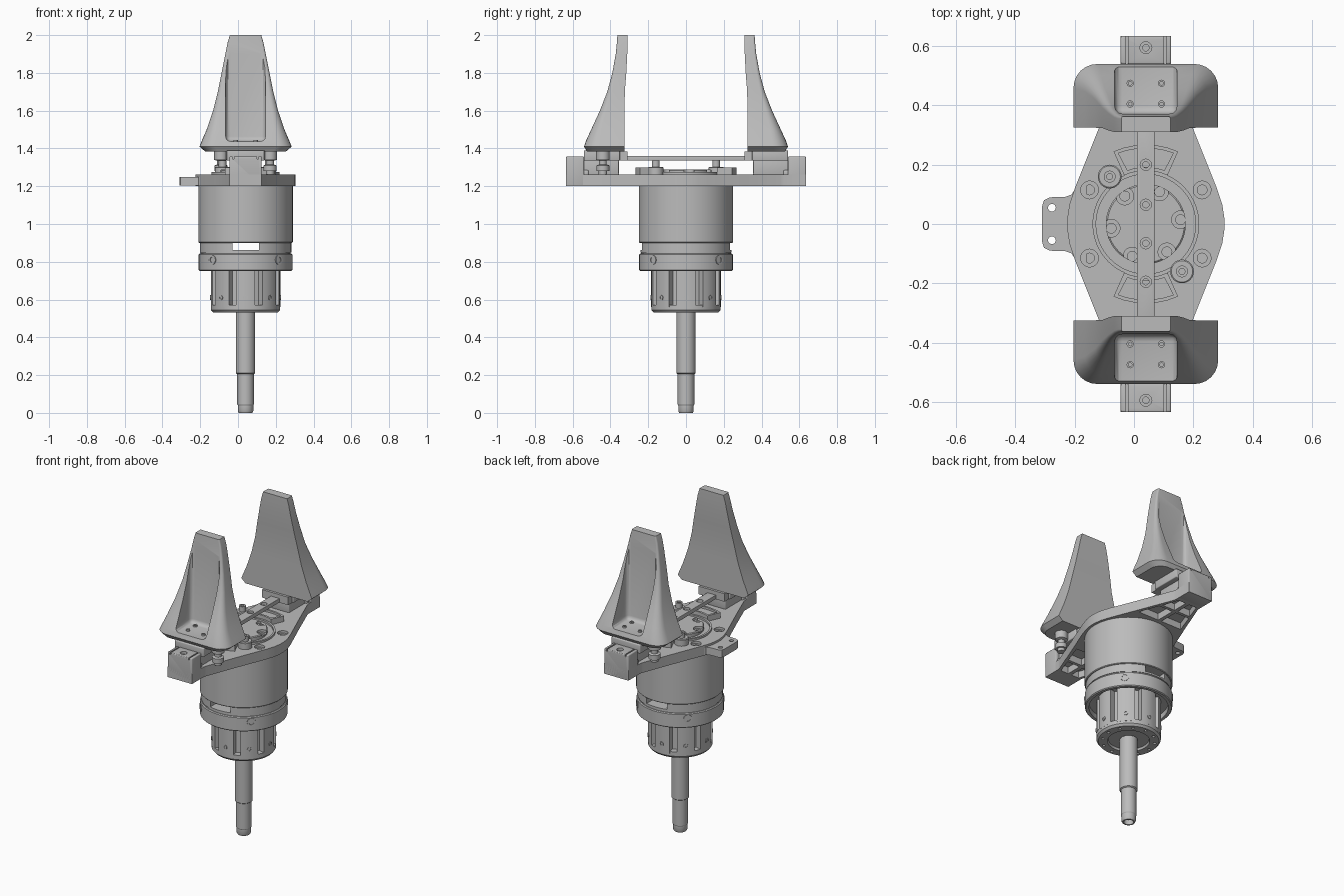
import bpy, bmesh, math
from math import sin, cos, pi, radians
from mathutils import Matrix

AXIS_X = 0.04            # centre line of the tool; parts are built around it
if bpy.data.objects.get("Cube"):
    bpy.data.objects.remove(bpy.data.objects["Cube"])

grey = bpy.data.materials.new("machined_grey")
grey.use_nodes = True
grey.diffuse_color = (0.5, 0.5, 0.5, 1)
grey.node_tree.nodes["Principled BSDF"].inputs["Base Color"].default_value = (0.5, 0.5, 0.5, 1)
parts = []


def finish(name, bm):
    bmesh.ops.recalc_face_normals(bm, faces=bm.faces)
    mesh = bpy.data.meshes.new(name)
    bm.to_mesh(mesh)
    bm.free()
    mesh.materials.append(grey)
    ob = bpy.data.objects.new(name, mesh)
    ob.location.x = AXIS_X
    bpy.context.collection.objects.link(ob)
    parts.append(ob)
    return ob


def loft(name, rings):
    bm = bmesh.new()
    loops = [[bm.verts.new(p) for p in ring] for ring in rings]
    n = len(loops[0])
    for a, b in zip(loops, loops[1:]):
        for i in range(n):
            j = (i + 1) % n
            bm.faces.new((a[i], a[j], b[j], b[i]))
    bm.faces.new(loops[0][::-1])
    bm.faces.new(loops[-1])
    return finish(name, bm)


def prism(name, outline, z0, z1):
    return loft(name, [[(x, y, z) for x, y in outline] for z in (z0, z1)])


def lathe(name, profile, x=0, y=0, n=64):
    ring = [(cos(2 * pi * i / n), sin(2 * pi * i / n)) for i in range(n)]
    return loft(name, [[(x + r * c, y + r * s, z) for c, s in ring] for r, z in profile])


def box(name, x0, x1, y0, y1, z0, z1, bevel=0):
    bm = bmesh.new()
    bmesh.ops.create_cube(bm, size=1)
    bmesh.ops.scale(bm, vec=(x1 - x0, y1 - y0, z1 - z0), verts=bm.verts)
    bmesh.ops.translate(bm, vec=((x0 + x1) / 2, (y0 + y1) / 2, (z0 + z1) / 2), verts=bm.verts)
    if bevel:
        bmesh.ops.bevel(bm, geom=bm.edges[:], offset=bevel, segments=3, affect='EDGES', profile=0.5)
    return finish(name, bm)


def rod(name, r, z0, z1, x=0, y=0, n=24):
    return lathe(name, [(r, z0), (r, z1)], x, y, n)


def cut(target, *cutters):
    # apply each cutter, then discard it
    for c in cutters:
        m = target.modifiers.new("cut", 'BOOLEAN')
        m.operation, m.solver, m.object = 'DIFFERENCE', 'EXACT', c
    bpy.context.view_layer.update()
    ev = target.evaluated_get(bpy.context.evaluated_depsgraph_get())
    mesh = bpy.data.meshes.new_from_object(ev)
    target.modifiers.clear()
    target.data = mesh
    for c in cutters:
        parts.remove(c)
        bpy.data.objects.remove(c)


def counterbore(x, y, z, r):
    return lathe("cutter", [(r * 0.55, z - 0.03), (r * 0.55, z - 0.015), (r, z - 0.015), (r, z + 0.02)], x, y, 20)


def radial_screw(name, angle, r, z, size):
    # socket screw head facing outward
    ob = lathe(name, [(size, -0.02), (size, 0.004), (size * 0.6, 0.004), (size * 0.6, -0.006)], n=20)
    ob.data.transform(Matrix.Rotation(angle, 4, 'Z') @ Matrix.Translation((r, 0, z)) @ Matrix.Rotation(pi / 2, 4, 'Y'))


# Shaft with a hollow end
lathe("shaft", [(0.028, 0.03), (0.028, 0), (0.036, 0), (0.041, 0.01), (0.041, 0.04), (0.044, 0.045),
                (0.044, 0.205), (0.051, 0.21), (0.051, 0.54)], n=48)

# Fluted lower hub on a flange
flutes = []
for k in range(8):
    a = k * pi / 4
    for da, r in ((-16, 0.183), (-8, 0.184), (0, 0.184), (8, 0.184), (16, 0.183), (17, 0.145), (28, 0.145)):
        flutes.append((r * cos(a + radians(da)), r * sin(a + radians(da))))
    radial_screw("hub_screw", a, 0.183, 0.61, 0.013)
prism("fluted_hub", flutes, 0.56, 0.79)
flange = lathe("hub_flange", [(0.115, 0.545), (0.12, 0.532), (0.172, 0.532), (0.183, 0.545), (0.183, 0.572)])
cut(flange, *[rod("cutter", 0.009, 0.5, 0.55, 0.15 * cos(k * pi / 6), 0.15 * sin(k * pi / 6), 12) for k in range(12)])

# Collar, window ring and main body
lathe("collar", [(0.225, 0.785), (0.225, 0.752), (0.243, 0.752), (0.248, 0.757), (0.248, 0.838), (0.243, 0.843)])
for k in range(4):
    radial_screw("collar_screw", pi / 4 + k * pi / 2, 0.247, 0.81, 0.025)
ring = lathe("window_ring", [(0.238, 0.84), (0.238, 0.85), (0.242, 0.85), (0.242, 0.905)])
cut(ring, box("cutter", -0.07, 0.07, -0.4, 0.4, 0.862, 0.91))
lathe("body", [(0.246, 0.9), (0.25, 0.904), (0.25, 1.205)], n=96)

# Tapered mounting plate, pocketed underneath
quarter = [(0.265, 0.02), (0.258, 0.065), (0.24, 0.12), (0.16, 0.32), (0.09, 0.5), (0.085, 0.52), (0.085, 0.635)]
half = [(x, -y) for x, y in quarter[::-1]] + quarter
plate = prism("mounting_plate", half + [(-x, -y) for x, y in half], 1.2, 1.263)
cutters = []
for sx in (-1, 1):
    for sy in (-1, 1):
        for pocket in ([(0.012, 0.275), (0.155, 0.275), (0.11, 0.4), (0.012, 0.4)],
                       [(0.012, 0.42), (0.1, 0.42), (0.065, 0.52), (0.012, 0.52)]):
            cutters.append(prism("cutter", [(x * sx, y * sy) for x, y in pocket], 1.15, 1.242))
        cutters.append(counterbore(0.19 * sx, 0.115 * sy, 1.263, 0.03))
cut(plate, *cutters)

# Side tab with two holes
edge = [(-0.2, 0.16), (-0.235, 0.125), (-0.25, 0.1), (-0.27, 0.092), (-0.325, 0.09), (-0.344, 0.08), (-0.35, 0.06)]
tab = prism("side_tab", edge + [(x, -y) for x, y in edge[::-1]], 1.203, 1.25)
cut(tab, *[rod("cutter", 0.013, 1.1, 1.3, -0.317, y) for y in (-0.055, 0.055)])

# Centre disc with screws, surrounded by a thin lip
disc = lathe("centre_disc", [(0.135, 1.25), (0.135, 1.284), (0.13, 1.288)])
cut(disc, *[counterbore(0.118 * cos(a), 0.118 * sin(a), 1.288, 0.03)
            for a in [radians(7 + 60 * k) for k in range(6)]])
lip = rod("disc_lip", 0.18, 1.25, 1.275, n=64)
cut(lip, rod("cutter", 0.168, 1.2, 1.3, n=64))


# Parts repeated at both ends; built at the back, then turned about the axis
first_end_part = len(parts)

# End block of the frame
block = box("end_block", -0.085, 0.085, 0.54, 0.635, 1.2, 1.358, 0.006)
cut(block, counterbore(0, 0.595, 1.358, 0.02),
    *[box("cutter", x - 0.004, x + 0.004, 0.5, 0.7, 1.345, 1.4) for x in (-0.065, 0.065)])
box("end_web", -0.075, 0.075, 0.515, 0.545, 1.25, 1.285, 0.008)

# Fan pad and stepped roller beside the disc
fan = [(0.18 * cos(radians(a)), 0.18 * sin(radians(a))) for a in range(66, 115, 8)]
fan += [(0.268 * cos(radians(a)), 0.268 * sin(radians(a))) for a in range(114, 65, -8)]
pad = prism("fan_pad", fan, 1.25, 1.298)
cut(pad, prism("cutter", [(x * 0.85, 0.224 + (y - 0.224) * 0.72) for x, y in fan], 1.285, 1.35))
lathe("disc_roller", [(0.04, 1.25), (0.04, 1.30), (0.036, 1.303), (0.02, 1.303), (0.02, 1.335), (0.01, 1.335),
                      (0.01, 1.32)], -0.122, 0.16, 32)

# Slide carriage under the finger
box("carriage", -0.1, 0.1, 0.35, 0.54, 1.335, 1.39, 0.005)
box("slide_block", -0.065, 0.065, 0.355, 0.54, 1.26, 1.34, 0.005)
prism("carriage_nose", [(-0.09, 0.31), (0.09, 0.31), (0.09, 0.35), (0.06, 0.37), (-0.06, 0.37), (-0.09, 0.35)], 1.335, 1.385)
lathe("carriage_roller", [(0.022, 1.262), (0.022, 1.28), (0.034, 1.28), (0.034, 1.31), (0.02, 1.315), (0.02, 1.335),
                          (0.036, 1.34), (0.036, 1.39)], -0.13, 0.44, 24)
box("roller_arm", -0.15, -0.06, 0.415, 0.465, 1.345, 1.385)

# Flared gripping finger: height, half width, inner face, outer face, corner radius
rings = []
for z, w, y0, y1, r in ((1.385, 0.215, 0.325, 0.525, 0.07), (1.41, 0.244, 0.325, 0.54, 0.08),
                        (1.44, 0.232, 0.325, 0.53, 0.075), (1.5, 0.206, 0.325, 0.502, 0.055),
                        (1.6, 0.172, 0.325, 0.456, 0.035), (1.7, 0.147, 0.324, 0.417, 0.025),
                        (1.8, 0.127, 0.316, 0.39, 0.016), (1.9, 0.107, 0.311, 0.372, 0.012),
                        (1.96, 0.095, 0.31, 0.366, 0.01), (2.0, 0.083, 0.31, 0.363, 0.008)):
    arc = [(w - r + r * cos(t * pi / 12), y1 - r + r * sin(t * pi / 12), z) for t in range(7)]
    rings.append([(-w, y0, z), (w, y0, z)] + arc + [(-x, y, z) for x, y, z in arc[::-1]])
finger = loft("finger", rings)
cut(finger, box("cutter", -0.105, 0.105, 0.372, 0.75, 1.438, 1.93, 0.025))
for sx in (-1, 1):
    for y in (0.405, 0.475):
        lathe("finger_screw", [(0.012, 1.42), (0.012, 1.446), (0.006, 1.446), (0.006, 1.44)], 0.053 * sx, y, 16)

for ob in parts[first_end_part:]:
    twin = ob.copy()
    ob.name, twin.name = "back_" + ob.name, "front_" + ob.name
    twin.rotation_euler.z = pi
    bpy.context.collection.objects.link(twin)
    parts.append(twin)

# Long bridge rail joining both carriages
rail = box("bridge_rail", -0.03, 0.03, -0.36, 0.36, 1.335, 1.361, 0.003)
cut(rail, *[counterbore(0, y, 1.361, 0.019) for y in (-0.195, -0.065, 0.065, 0.2)])

# Crisp edges with smooth curves
bpy.ops.object.select_all(action='DESELECT')
for ob in parts:
    ob.select_set(True)
bpy.context.view_layer.objects.active = parts[0]
bpy.ops.object.shade_smooth_by_angle(angle=radians(30))
